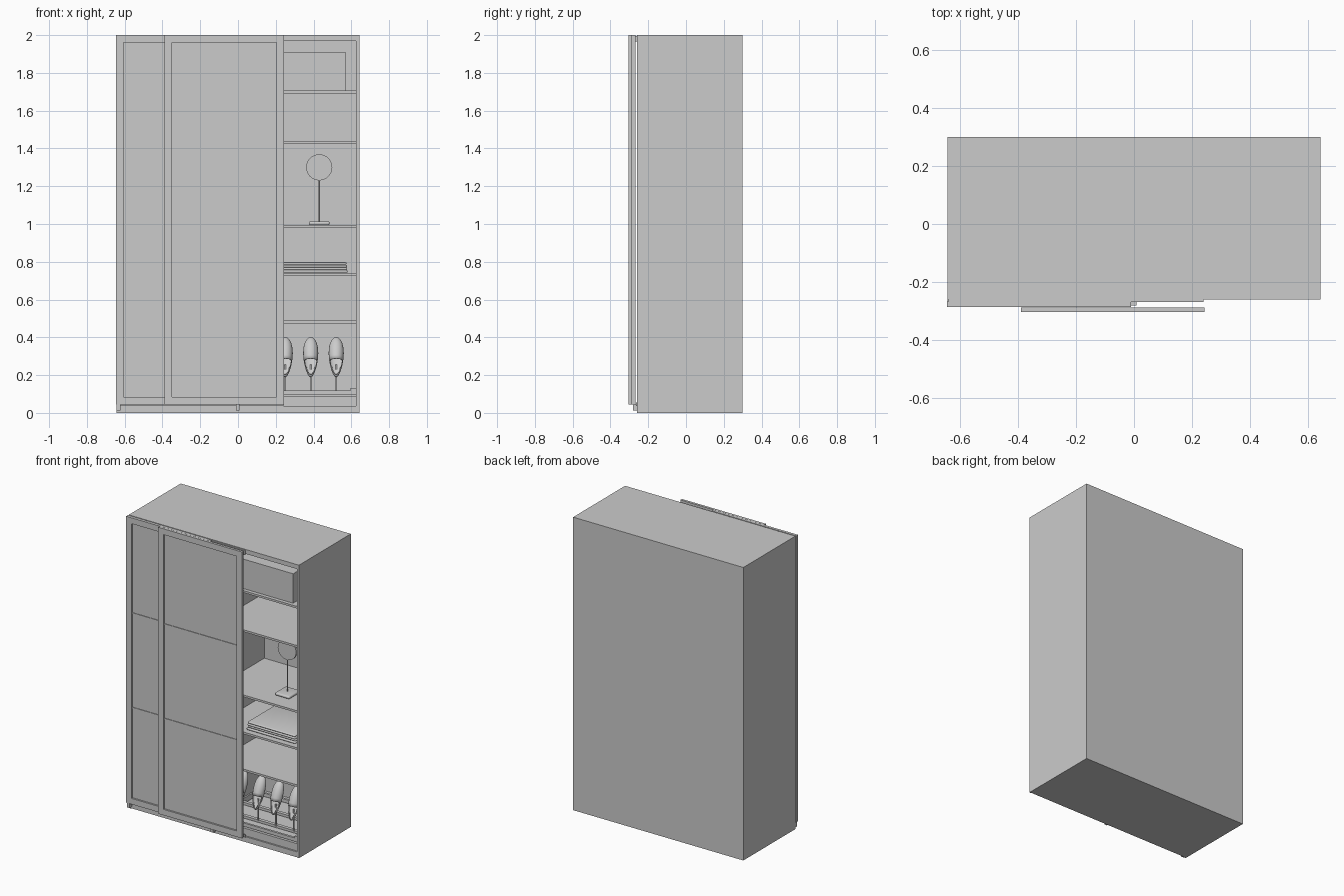
import bpy, bmesh, math
from mathutils import Matrix

cube = bpy.data.objects.get("Cube")
if cube:
    bpy.data.objects.remove(cube, do_unlink=True)

grey = bpy.data.materials.new("plain_grey")
grey.use_nodes = True
COLOUR = (0.6, 0.6, 0.6, 1)
grey.diffuse_color = COLOUR
grey.node_tree.nodes["Principled BSDF"].inputs["Base Color"].default_value = COLOUR


def finish(name, bm, smooth=False):
    mesh = bpy.data.meshes.new(name)
    bm.to_mesh(mesh)
    bm.free()
    ob = bpy.data.objects.new(name, mesh)
    bpy.context.collection.objects.link(ob)
    mesh.materials.append(grey)
    if smooth:
        bpy.ops.object.select_all(action="DESELECT")
        ob.select_set(True)
        bpy.context.view_layer.objects.active = ob
        bpy.ops.object.shade_smooth_by_angle(angle=math.radians(40))
    return ob


def box(name, x, y, z, bevel=0):
    """Box from three (low, high) ranges."""
    bm = bmesh.new()
    bmesh.ops.create_cube(bm, size=1)
    for v in bm.verts:
        for i, (lo, hi) in enumerate((x, y, z)):
            v.co[i] = lo if v.co[i] < 0 else hi
    if bevel:
        bmesh.ops.bevel(bm, geom=bm.edges[:], offset=bevel, segments=3,
                        affect="EDGES", profile=0.5)
    return finish(name, bm, bevel > 0)


def rod(name, centre, radius, length, axis="Z", segments=16):
    bm = bmesh.new()
    turn = {"X": Matrix.Rotation(math.pi / 2, 4, "Y"),
            "Y": Matrix.Rotation(math.pi / 2, 4, "X"), "Z": Matrix()}[axis]
    bmesh.ops.create_cone(bm, cap_ends=True, segments=segments, radius1=radius,
                          radius2=radius, depth=length,
                          matrix=Matrix.Translation(centre) @ turn)
    return finish(name, bm, True)


FRONT, BACK, WALL = -0.26, 0.30, 0.27

# Carcass
box("right_side_panel", (-0.643, -0.627), (FRONT, BACK), (0, 2))
box("left_side_panel", (0.626, 0.642), (FRONT, BACK), (0, 2))
box("divider_panel", (-0.015, 0.01), (FRONT, WALL), (0.04, 1.97))
box("back_panel", (-0.627, 0.626), (WALL, BACK), (0, 2))
box("top_panel", (-0.627, 0.626), (FRONT, WALL), (1.97, 2))
box("base_panel", (-0.627, 0.626), (FRONT + 0.004, WALL), (0, 0.037))
box("kick_board", (-0.627, 0.626), (-0.245, -0.23), (0.037, 0.075))
box("floor_panel", (-0.627, 0.626), (-0.25, WALL), (0.075, 0.09))

# Feet and guide tracks for the sliding doors
for x in (-0.635, -0.003):
    box("door_guide", (x - 0.008, x + 0.012), (-0.28, FRONT + 0.004), (0.012, 0.045))
box("upper_track", (-0.64, 0.24), (-0.269, FRONT), (1.965, 1.995))
box("lower_track", (-0.64, 0.24), (-0.266, FRONT), (0.037, 0.055))

# Shelves in both bays
for z in (0.474, 0.727, 0.98, 1.425, 1.692):
    box("left_bay_shelf", (0.01, 0.626), (-0.245, WALL), (z, z + 0.014))
for z in (0.98, 1.692):
    box("right_bay_shelf", (-0.627, -0.015), (-0.245, WALL), (z, z + 0.014))
rod("hanging_rail", (-0.321, 0, 1.62), 0.012, 0.612, "X")


# Sliding doors: frame with recessed panel and thin crossbars
def door(name, x0, x1, y0, y1):
    z0, z1, rim = 0.045, 2.0, 0.04
    box(name + "_panel", (x0 + rim, x1 - rim), (y0 + 0.012, y1), (z0 + rim, z1 - rim))
    for a, b in ((x0, x0 + rim), (x1 - rim, x1)):
        box(name + "_stile", (a, b), (y0, y1), (z0, z1))
    for a, b in ((z0, z0 + rim), (z1 - rim, z1)):
        box(name + "_rail", (x0 + rim, x1 - rim), (y0, y1), (a, b))
    for z in (0.7, 1.345):
        box(name + "_crossbar", (x0 + rim, x1 - rim), (y0 + 0.008, y0 + 0.013),
            (z - 0.004, z + 0.004))


door("rear_door", -0.645, -0.01, -0.286, -0.267)
door("front_door", -0.39, 0.243, -0.304, -0.287)

# Storage box on the top shelf
box("storage_box", (0.08, 0.57), (-0.22, 0.2), (1.706, 1.885))
box("storage_box_lid", (0.078, 0.572), (-0.222, 0.202), (1.885, 1.908))

# Folded clothes
for z, inset in ((0.742, 0), (0.77, 0.004)):
    box("folded_cloth", (0.21 + inset, 0.58 - inset), (-0.21 + inset, 0.12),
        (z, z + 0.014), 0.006)
    box("folded_cloth_top", (0.215, 0.578 - inset), (-0.205, 0.115),
        (z + 0.015, z + 0.028), 0.006)

# Round table mirror
MX, MY = 0.43, -0.08
box("mirror_base", (MX - 0.055, MX + 0.055), (MY - 0.06, MY + 0.06), (0.994, 1.014), 0.009)
rod("mirror_stem", (MX, MY, 1.125), 0.004, 0.23)
rod("mirror_disc", (MX, MY, 1.3), 0.069, 0.014, "Y", 48)

# Shoe tray with rails
box("shoe_tray_front", (0.02, 0.618), (-0.24, -0.225), (0.095, 0.118))
box("shoe_tray_back", (0.02, 0.618), (0.19, 0.205), (0.095, 0.118))
for a, b in ((0.012, 0.022), (0.596, 0.626)):
    box("shoe_tray_runner", (a, b), (-0.24, 0.205), (0.095, 0.132))
for y in (-0.13, 0.03):
    box("shoe_tray_bar", (0.02, 0.61), (y - 0.012, y + 0.012), (0.095, 0.112))


# Shoes standing toe up on posts, opening towards the front
def shoe(x, y):
    bm = bmesh.new()
    bmesh.ops.create_uvsphere(bm, u_segments=24, v_segments=16, radius=1)
    for v in bm.verts:
        width = 0.039 + 0.009 * v.co.z
        v.co.x *= width
        v.co.y = v.co.y * 0.04 if v.co.y < 0 else v.co.y * 0.016
        v.co.z *= 0.112
    hole = [f for f in bm.faces if f.normal.y < 0 and f.calc_center_median().y < -0.012
            and -0.105 < f.calc_center_median().z < -0.03]
    bmesh.ops.delete(bm, geom=hole, context="FACES")
    bmesh.ops.transform(bm, verts=bm.verts, matrix=Matrix.Translation((x, y, 0.295))
                        @ Matrix.Rotation(math.radians(-20), 4, "X"))
    ob = finish("shoe", bm, True)
    shell = ob.modifiers.new("thickness", "SOLIDIFY")
    shell.thickness = 0.004
    rod("shoe_post", (x, y - 0.01, 0.18), 0.005, 0.15)


for x in (0.115, 0.25, 0.385, 0.52):
    shoe(x, -0.13)
